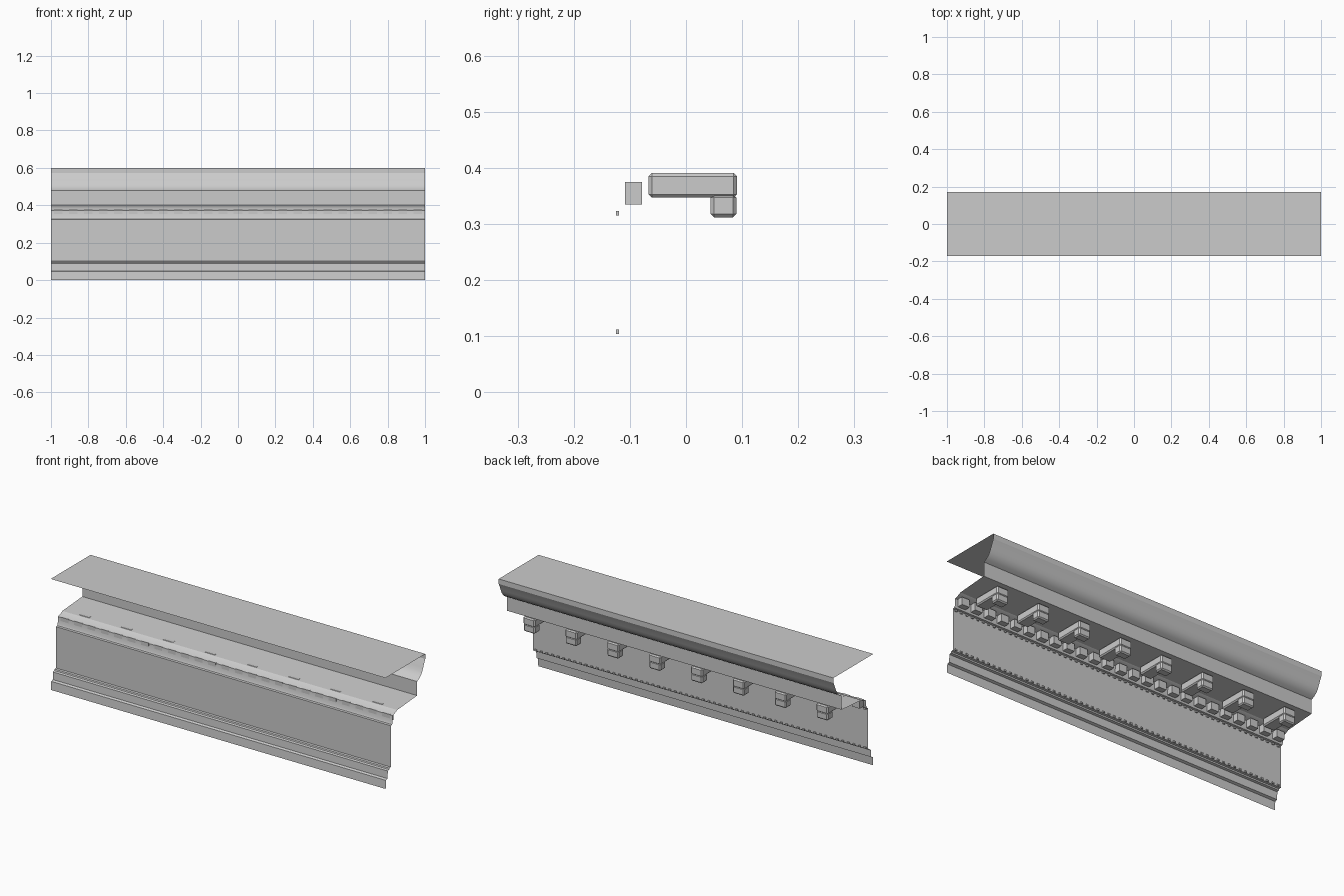
import bpy, bmesh
from mathutils import Matrix

if "Cube" in bpy.data.objects:
    bpy.data.objects.remove(bpy.data.objects["Cube"])


def finish(name, bm):
    me = bpy.data.meshes.new(name)
    bm.to_mesh(me)
    bm.free()
    ob = bpy.data.objects.new(name, me)
    bpy.context.collection.objects.link(ob)
    return ob


def box(bm, x, w, y0, y1, z0, z1):
    m = Matrix.Translation((x, (y0 + y1) / 2, (z0 + z1) / 2)) @ Matrix.Diagonal((w, y1 - y0, z1 - z0, 1))
    bmesh.ops.create_cube(bm, size=1, matrix=m)


def spread(n):
    return [-1 + (i + 0.5) * 2 / n for i in range(n)]


# open moulding profile (y, z), extruded along x without end caps
profile = [(-.168, 0), (-.165, .045), (-.152, .05), (-.15, .09), (-.138, .093),
           (-.136, .1), (-.125, .102), (-.125, .325), (-.114, .327), (-.11, .335),
           (-.108, .373), (-.098, .376), (-.078, .384), (-.07, .389), (.1, .402),
           (.1, .478), (.118, .487), (.133, .499), (.144, .515), (.152, .533),
           (.16, .553), (.17, .573), (.17, .6), (-.17, .6)]
bm = bmesh.new()
rows = [[bm.verts.new((x, y, z)) for y, z in profile] for x in (1, -1)]
for i in range(len(profile) - 1):
    bm.faces.new((rows[0][i], rows[0][i + 1], rows[1][i + 1], rows[1][i]))
cornice = finish("cornice_moulding", bm)
bpy.context.view_layer.objects.active = cornice
cornice.select_set(True)
bpy.ops.object.shade_smooth_by_angle(angle=0.45)

# bevelled L-shaped brackets under the overhang
bm = bmesh.new()
for x in spread(8):
    box(bm, x, .07, -.067, .091, .347, .391)
    box(bm, x, .068, .044, .09, .312, .353)
brackets = finish("brackets", bm)
bev = brackets.modifiers.new("bevel", 'BEVEL')
bev.width = .006
bev.segments = 1

# dentil row
bm = bmesh.new()
for x in spread(25):
    box(bm, x, .046, -.109, -.078, .335, .375)
finish("dentils", bm)

# tiny bead rows at the top and bottom of the frieze
bm = bmesh.new()
for z in (.319, .108):
    for x in spread(60):
        box(bm, x, .012, -.125, -.119, z - .004, z + .004)
finish("bead_rows", bm)
